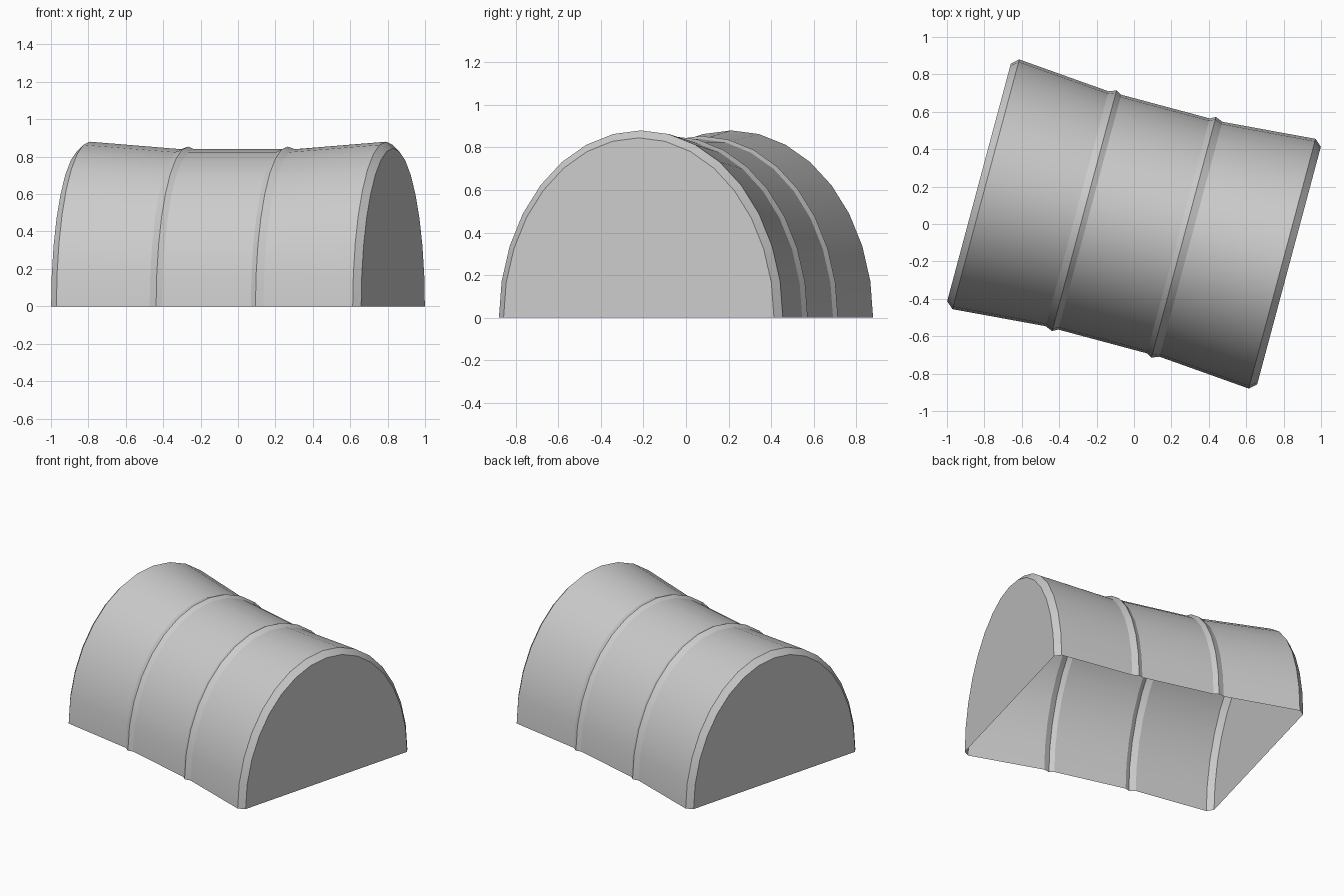
import bpy, bmesh, math

if "Cube" in bpy.data.objects:
    bpy.data.objects.remove(bpy.data.objects["Cube"])

SEG = 16                      # sides of the half arch
TURN = math.radians(-15)      # whole shelter is turned about z


def arch(bm, u, half_width, height):
    """Half-ellipse ring of vertices at position u along the tunnel."""
    ring = []
    for i in range(SEG + 1):
        a = math.pi * i / SEG
        ring.append(bm.verts.new((u, half_width * math.cos(a), height * math.sin(a))))
    return ring


def finish(bm, name, smooth):
    mesh = bpy.data.meshes.new(name)
    bm.to_mesh(mesh)
    bm.free()
    ob = bpy.data.objects.new(name, mesh)
    bpy.context.collection.objects.link(ob)
    ob.rotation_euler.z = TURN
    if smooth:
        bpy.ops.object.select_all(action='DESELECT')
        ob.select_set(True)
        bpy.context.view_layer.objects.active = ob
        bpy.ops.object.shade_smooth_by_angle(angle=math.radians(20))
    return ob


# Tunnel cover: (position, half width, height), mirrored to the other end
half = [(0.858, 0.658, 0.845),   # end panel edge
        (0.82, 0.691, 0.88),     # flared rim
        (0.315, 0.65, 0.84),     # rib foot
        (0.275, 0.666, 0.854),   # rib crest
        (0.245, 0.65, 0.84)]     # rib foot
stations = [(-u, w, h) for u, w, h in half] + half[::-1]
bm = bmesh.new()
rings = [arch(bm, *s) for s in stations]
for r0, r1 in zip(rings, rings[1:]):
    for i in range(SEG):
        bm.faces.new((r0[i], r1[i], r1[i + 1], r0[i + 1]))
finish(bm, "tunnel_cover", True)

# Flat end panels, the floor stays open
for side, name in ((-1, "left_end_panel"), (1, "right_end_panel")):
    bm = bmesh.new()
    u, w, h = half[0]
    ring = arch(bm, side * u, w, h)
    bm.faces.new(ring if side > 0 else ring[::-1])
    finish(bm, name, False)
